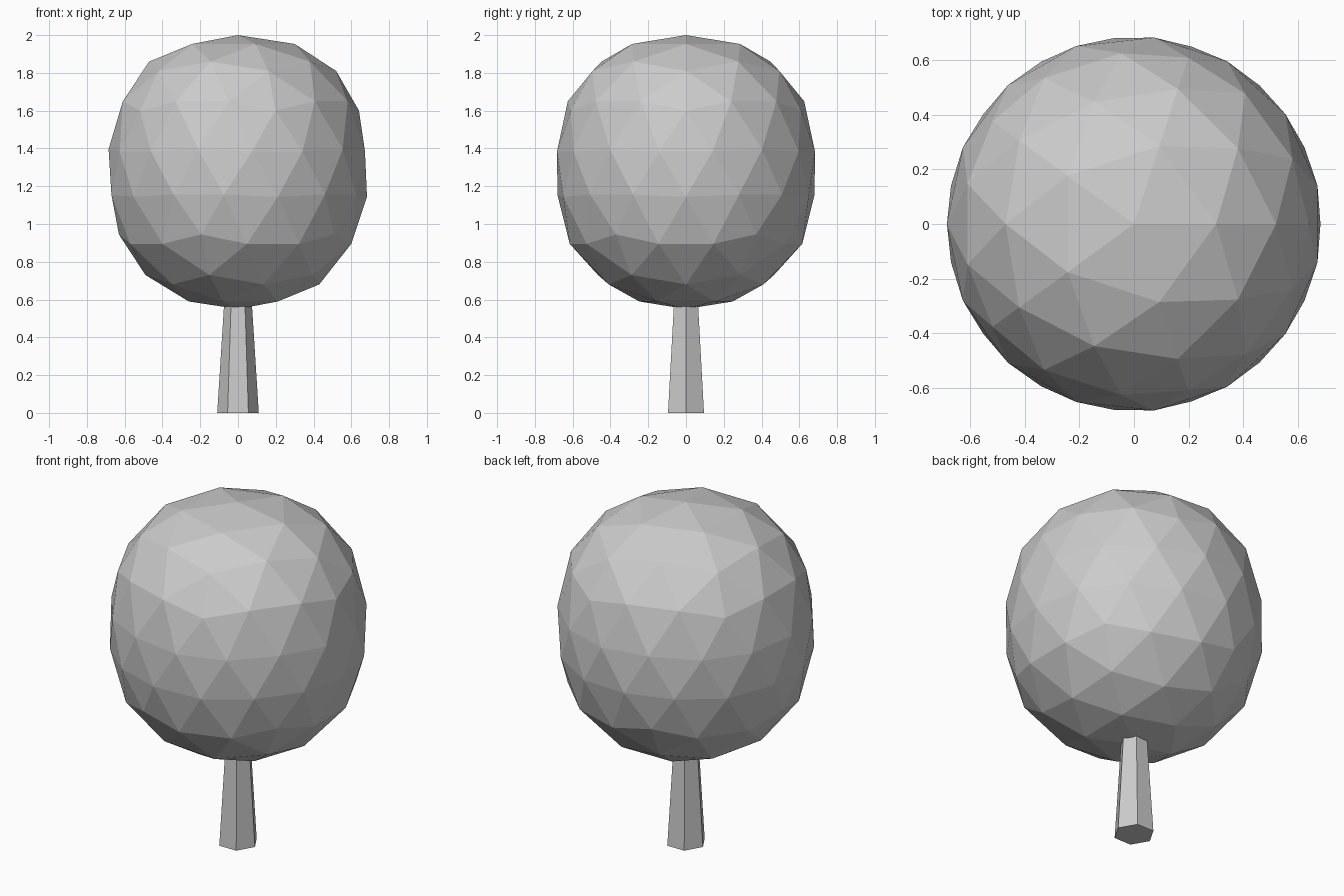
import bpy, bmesh, math

if "Cube" in bpy.data.objects:
    bpy.data.objects.remove(bpy.data.objects["Cube"])


def add_object(name, bm):
    mesh = bpy.data.meshes.new(name)
    bm.to_mesh(mesh)
    bm.free()
    obj = bpy.data.objects.new(name, mesh)
    bpy.context.collection.objects.link(obj)


def lerp_profile(rows, t):
    for a, b in zip(rows, rows[1:]):
        if t <= b[0]:
            k = max(0, (t - a[0]) / (b[0] - a[0]))
            return [a[i] + k * (b[i] - a[i]) for i in (1, 2)]
    return rows[-1][1:]


# Trunk: tapered six-sided post running into the crown
bm = bmesh.new()
bmesh.ops.create_cone(bm, cap_ends=True, segments=6, radius1=0.11, radius2=0.069, depth=0.65)
ang = math.atan2(bm.verts[:][0].co.y, bm.verts[:][0].co.x)
for v in bm.verts:
    r = math.hypot(v.co.x, v.co.y)
    a = math.atan2(v.co.y, v.co.x) - ang
    v.co = (r * math.cos(a), r * math.sin(a), v.co.z + 0.325)
add_object("trunk", bm)

# Crown: icosahedron with every edge cut in three, rounded to a sphere,
# then squared off slightly: (unit height, real height, width factor)
profile = [
    (-1.0, 0.55, 0.76), (-0.939, 0.59, 0.758), (-0.795, 0.68, 0.709),
    (-0.727, 0.73, 0.714), (-0.515, 0.895, 0.72), (-0.447, 0.945, 0.705),
    (-0.18, 1.15, 0.695), (0.18, 1.39, 0.697), (0.447, 1.60, 0.716),
    (0.515, 1.65, 0.732), (0.727, 1.81, 0.757), (0.795, 1.86, 0.775),
    (0.939, 1.953, 0.875), (1.0, 2.0, 0.9),
]
bm = bmesh.new()
bmesh.ops.create_icosphere(bm, subdivisions=1, radius=1)
bmesh.ops.subdivide_edges(bm, edges=bm.edges[:], cuts=2, use_grid_fill=True)
bmesh.ops.triangulate(bm, faces=bm.faces[:])
for v in bm.verts:
    d = v.co.normalized()
    z, w = lerp_profile(profile, d.z)
    v.co = (d.x * w, d.y * w, z)
bmesh.ops.recalc_face_normals(bm, faces=bm.faces[:])
add_object("crown", bm)
